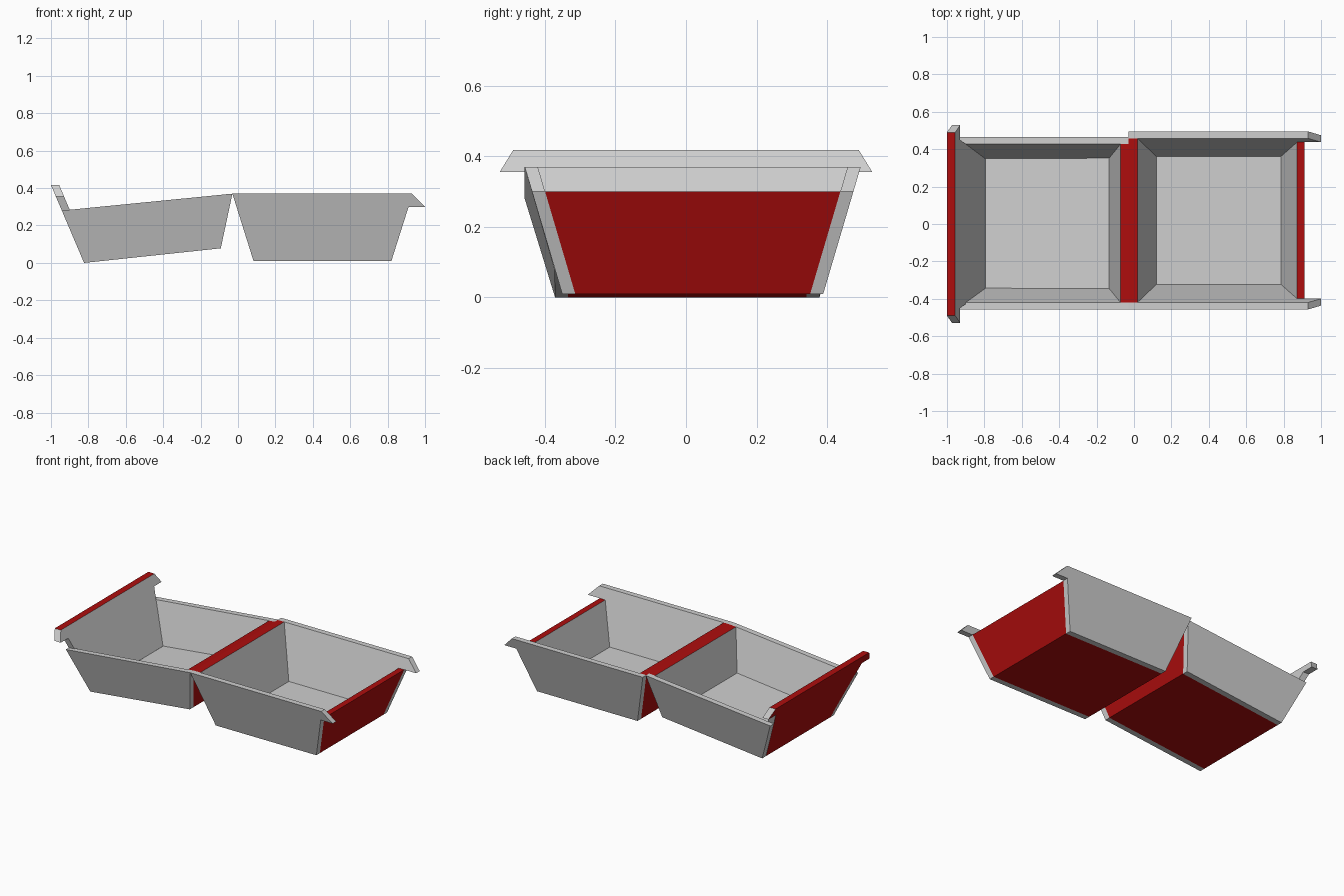
import bpy, bmesh
from mathutils import Vector

if "Cube" in bpy.data.objects:
    bpy.data.objects.remove(bpy.data.objects["Cube"])


def material(name, rgb):
    m = bpy.data.materials.new(name)
    m.diffuse_color = (*rgb, 1)
    m.use_nodes = True
    m.node_tree.nodes["Principled BSDF"].inputs["Base Color"].default_value = m.diffuse_color
    return m


GREY = material("light grey", (0.62, 0.62, 0.62))
RED = material("deep red", (0.42, 0.004, 0.004))
SLOPE = 0.295      # how much the sides lean outward per unit of height
WALL = 0.037       # side wall thickness


def solid(name, ring_a, ring_b, inside=None):
    """Closed solid between two matching rings. With an inside point given,
    faces looking away from it turn red, except the cut edges facing +-y."""
    bm = bmesh.new()
    a = [bm.verts.new(p) for p in ring_a]
    b = [bm.verts.new(p) for p in ring_b]
    n = len(a)
    bm.faces.new(a)
    bm.faces.new(b[::-1])
    for i in range(n):
        j = (i + 1) % n
        bm.faces.new((a[j], a[i], b[i], b[j]))
    bmesh.ops.recalc_face_normals(bm, faces=bm.faces)
    if inside:
        for f in bm.faces:
            to_inside = Vector(inside) - f.calc_center_median()
            if abs(f.normal.y) < 0.5 and f.normal.dot(to_inside) < 0:
                f.material_index = 1
    me = bpy.data.meshes.new(name)
    bm.to_mesh(me)
    bm.free()
    me.materials.append(GREY)
    me.materials.append(RED)
    ob = bpy.data.objects.new(name, me)
    bpy.context.collection.objects.link(ob)


def tray(prefix, rim, y_front, y_back, side, panels, inside):
    """Two leaning side walls with red-backed panels between them."""
    def front(x, z):
        return y_front + SLOPE * (rim(x) - z)

    def back(x, z):
        return y_back - SLOPE * (rim(x) - z)

    def ring(profile, fn, off=0):
        return [(x, fn(x, z) + off, z) for x, z in profile]

    solid(prefix + "_front_side", ring(side, front), ring(side, front, -WALL))
    solid(prefix + "_back_side", ring(side, back), ring(side, back, WALL))
    for name, profile in panels.items():
        solid(prefix + "_" + name, ring(profile, front), ring(profile, back), inside)


# right tray, with side walls ending in pointed handles
tray("right_tray", lambda x: 0.37, -0.42, 0.458,
     [(-0.03, 0.37), (0.93, 0.37), (1.0, 0.30), (0.912, 0.30), (0.82, 0.01), (0.083, 0.01)],
     {"inner_end": [(-0.03, 0.37), (0.083, 0.01), (0.12, 0.04), (0.018, 0.37)],
      "floor": [(0.083, 0.01), (0.82, 0.01), (0.785, 0.04), (0.12, 0.04)],
      "outer_end": [(0.912, 0.30), (0.82, 0.01), (0.785, 0.04), (0.872, 0.30)]},
     (0.45, 0, 0.2))


# left tray, slightly tilted
def left_rim(x):
    return 0.37 + 0.099 * (x + 0.03)


tray("left_tray", left_rim, -0.42, 0.427,
     [(-0.942, 0.28), (-0.03, 0.37), (-0.092, 0.078), (-0.823, 0.0)],
     {"inner_end": [(-0.03, 0.37), (-0.092, 0.078), (-0.133, 0.105), (-0.072, 0.366)],
      "floor": [(-0.092, 0.078), (-0.823, 0.0), (-0.793, 0.034), (-0.133, 0.105)]},
     (-0.47, 0, 0.19))

# raised end board of the left tray, with ears that overhang the sides
half = [(0.338, 0.0), (0.45, 0.355), (0.528, 0.355), (0.49, 0.417)]
outline = half + [(-y, z) for y, z in reversed(half)]
outer, inner = [], []
for y, z in outline:
    outer.append((-0.823 - 0.425 * z, y, z))
    zi = max(z, 0.034)                       # mitred to the floor
    inner.append((-0.779 - 0.425 * zi, y + (0.01 if y > 0 else -0.01) * (z == 0), zi))
solid("left_tray_end_board", outer, inner, (-0.47, 0, 0.19))
